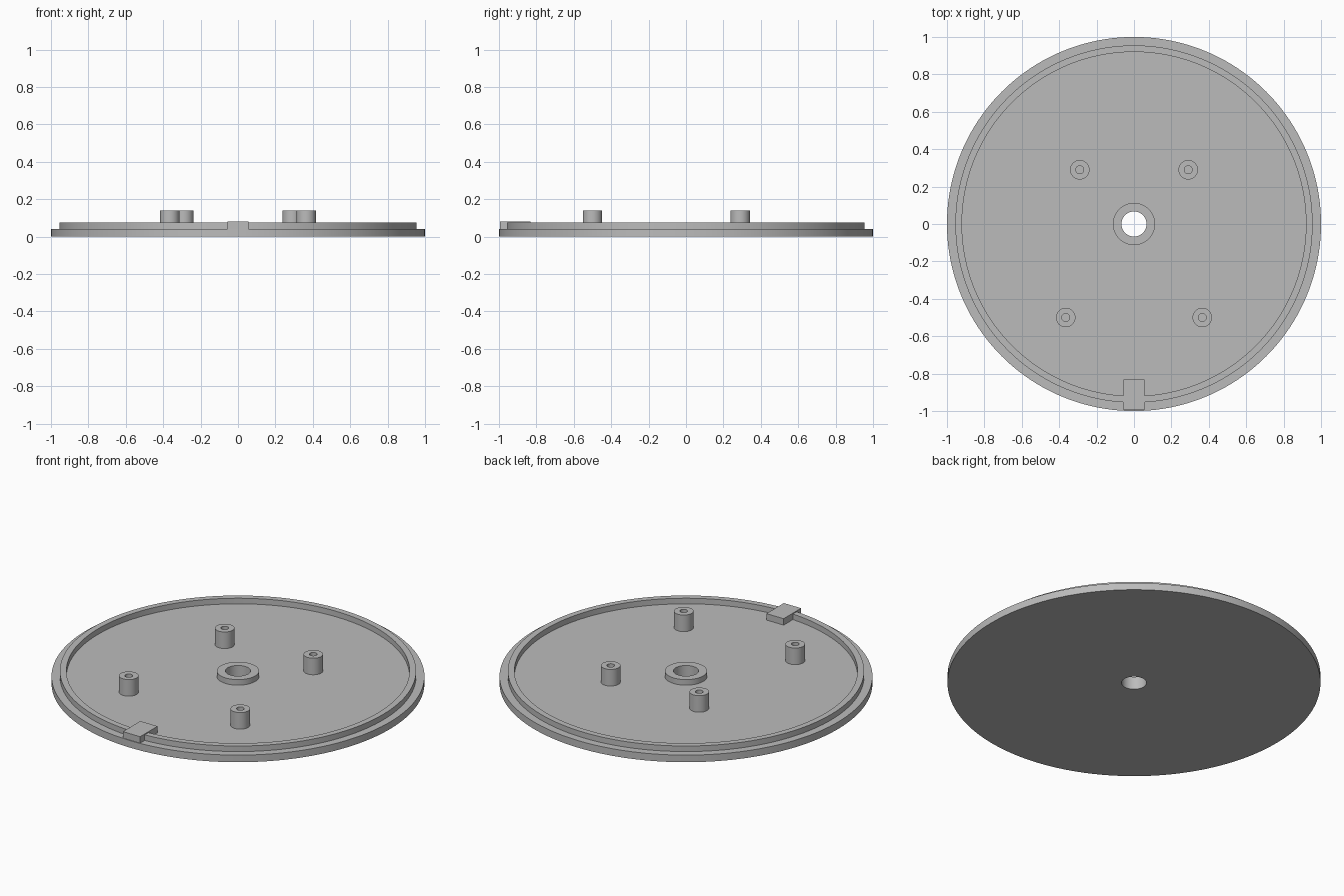
import bpy, bmesh, math

cube = bpy.data.objects.get("Cube")
if cube:
    bpy.data.objects.remove(cube, do_unlink=True)

grey = bpy.data.materials.new("light grey")
grey.use_nodes = True
colour = (0.5, 0.5, 0.5, 1)
grey.diffuse_color = colour
grey.node_tree.nodes["Principled BSDF"].inputs["Base Color"].default_value = colour


def finish(bm, name):
    bmesh.ops.recalc_face_normals(bm, faces=bm.faces)
    mesh = bpy.data.meshes.new(name)
    bm.to_mesh(mesh)
    bm.free()
    mesh.materials.append(grey)
    obj = bpy.data.objects.new(name, mesh)
    bpy.context.collection.objects.link(obj)
    return obj


def lathe(name, profile, segments, location=(0, 0, 0)):
    """Revolve a closed (radius, height) profile around z."""
    bm = bmesh.new()
    rings = []
    for i in range(segments):
        a = math.tau * i / segments
        rings.append([bm.verts.new((r * math.cos(a), r * math.sin(a), z)) for r, z in profile])
    n = len(profile)
    for i in range(segments):
        a, b = rings[i], rings[(i + 1) % segments]
        for j in range(n):
            k = (j + 1) % n
            bm.faces.new((a[j], b[j], b[k], a[k]))
    obj = finish(bm, name)
    obj.location = location
    bpy.ops.object.select_all(action='DESELECT')
    obj.select_set(True)
    bpy.context.view_layer.objects.active = obj
    bpy.ops.object.shade_smooth_by_angle(angle=math.radians(30))
    return obj


FLOOR, RIM, POST, TAB = 0.042, 0.075, 0.14, 0.08
HOLE, BOSS = 0.067, 0.113

# Disc with raised lip and central bored boss
lathe("base_plate", [(HOLE, 0), (1, 0), (1, FLOOR), (0.955, FLOOR), (0.955, RIM),
                     (0.92, RIM), (0.92, FLOOR), (BOSS, FLOOR), (BOSS, RIM), (HOLE, RIM)], 160)

# Hollow mounting posts, in mirrored pairs
for row, x, y in (("back", 0.29, 0.29), ("front", 0.365, -0.5)):
    for side, s in (("left", 1), ("right", -1)):
        lathe(f"{row}_{side}_post", [(0.021, FLOOR), (0.052, FLOOR), (0.052, POST), (0.021, POST)],
              48, (s * x, y, 0))

# Locating tab across the lip
bm = bmesh.new()
bmesh.ops.create_cube(bm, size=1)
bmesh.ops.scale(bm, vec=(0.113, 0.163, TAB - FLOOR), verts=bm.verts)
tab = finish(bm, "locating_tab")
tab.location = (0, -0.914, (TAB + FLOOR) / 2)
